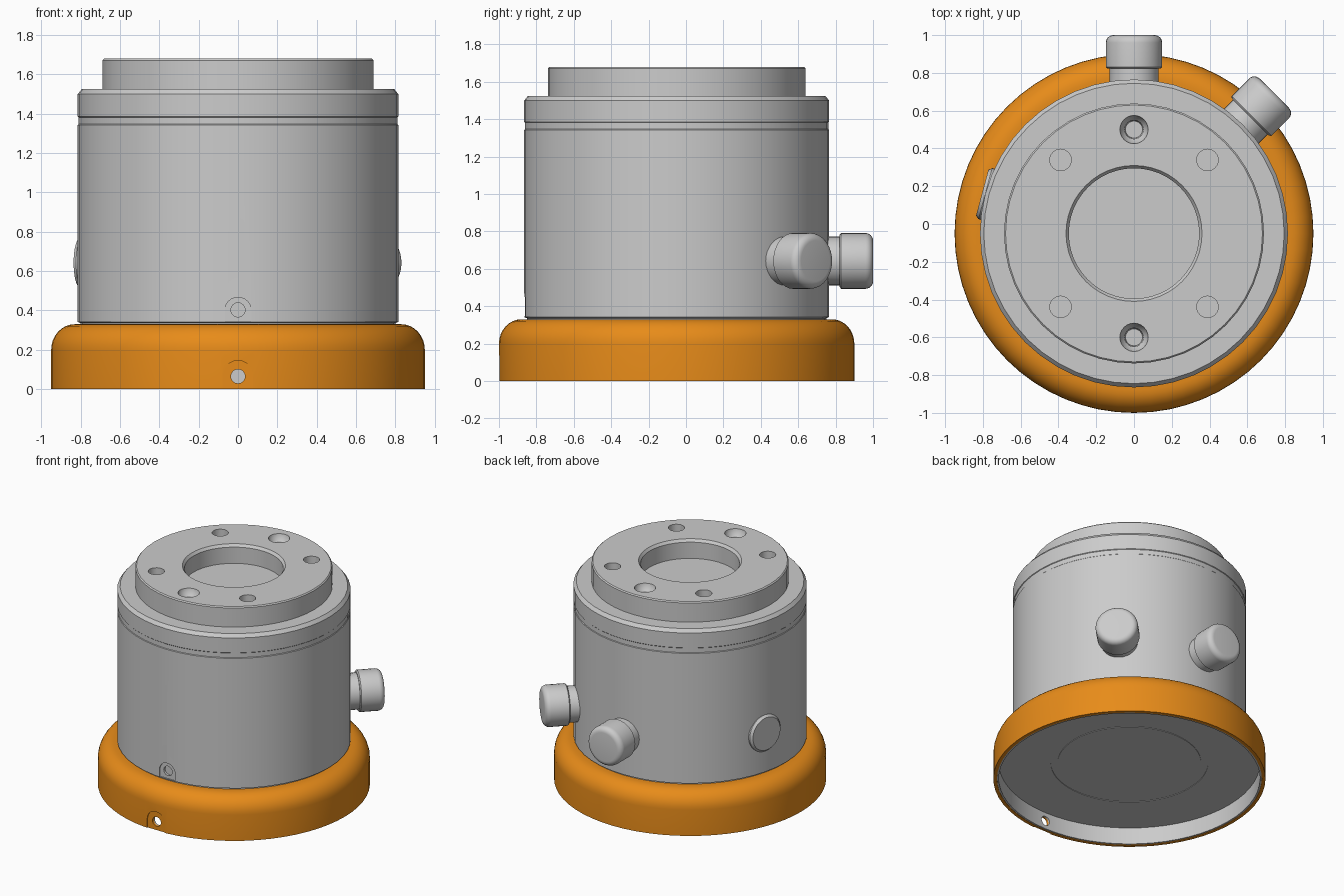
import bpy, bmesh, math
from mathutils import Matrix, Vector

if "Cube" in bpy.data.objects:
    bpy.data.objects.remove(bpy.data.objects["Cube"])

CY = -0.05                                   # y of the main axis
AXIS = Matrix.Translation((0, CY, 0))


def to_object(name, bm, matrix=Matrix()):
    bmesh.ops.recalc_face_normals(bm, faces=bm.faces)
    bm.transform(matrix)
    mesh = bpy.data.meshes.new(name)
    bm.to_mesh(mesh)
    bm.free()
    ob = bpy.data.objects.new(name, mesh)
    bpy.context.collection.objects.link(ob)
    return ob


def lathe(name, profile, matrix=AXIS, steps=48, closed=False):
    """Revolve (radius, height) points about z."""
    bm = bmesh.new()
    vs = [bm.verts.new((r, 0, z)) for r, z in profile]
    pairs = list(zip(vs, vs[1:])) + ([(vs[-1], vs[0])] if closed else [])
    es = [bm.edges.new(p) for p in pairs]
    bmesh.ops.spin(bm, geom=vs + es, axis=(0, 0, 1), cent=(0, 0, 0),
                   angle=math.tau, steps=steps, use_merge=True)
    bmesh.ops.remove_doubles(bm, verts=bm.verts, dist=1e-5)
    return to_object(name, bm, matrix)


def arch(name, w, z0, zc, y0, y1):
    """Round-topped prism running from y0 to y1."""
    pts = [(-w, z0), (w, z0)]
    pts += [(w * math.cos(i * math.pi / 12), zc + w * math.sin(i * math.pi / 12))
            for i in range(13)]
    bm = bmesh.new()
    face = bm.faces.new([bm.verts.new((x, y0, z)) for x, z in pts])
    ext = bmesh.ops.extrude_face_region(bm, geom=[face])
    bmesh.ops.translate(bm, vec=Vector((0, y1 - y0, 0)),
                        verts=[g for g in ext["geom"] if isinstance(g, bmesh.types.BMVert)])
    return to_object(name, bm)


def activate(ob):
    bpy.ops.object.select_all(action='DESELECT')
    ob.select_set(True)
    bpy.context.view_layer.objects.active = ob


def cut(ob, cutters):
    activate(ob)
    for c in cutters:
        c.hide_render = True
        mod = ob.modifiers.new("cut", 'BOOLEAN')
        mod.operation, mod.solver, mod.object = 'DIFFERENCE', 'EXACT', c
        bpy.ops.object.modifier_apply(modifier=mod.name)
        bpy.data.objects.remove(c)


def arc(cr, cz, a, b, n=6):
    """Quarter round from the side to the top."""
    return [(cr + a * math.cos(i * math.pi / 2 / n), cz + b * math.sin(i * math.pi / 2 / n))
            for i in range(n + 1)]


def bore(z, r, y0, y1):
    m = Matrix.Translation((0, y0, z)) @ Matrix.Rotation(-math.pi / 2, 4, 'X')
    return lathe("bore", [(0, 0), (r, 0), (r, y1 - y0), (0, y1 - y0)], m, 24)


# Main housing: barrel, fine groove band, top flange and central recess
housing = lathe("housing", [
    (0, 0.2), (0.80, 0.2), (0.80, 0.335), (0.815, 0.342), (0.815, 1.343), (0.811, 1.347),
    (0.811, 1.382), (0.815, 1.386), (0.815, 1.50), (0.795, 1.525), (0.688, 1.525),
    (0.688, 1.672), (0.68, 1.68), (0.36, 1.68), (0.345, 1.66), (0.345, 1.535), (0, 1.535)])

# Flange holes: four plain, two countersunk, all on one bolt circle
cutters = []
for deg in (45, 135, 225, 315, 90, 270):
    a = math.radians(deg)
    m = Matrix.Translation((0.55 * math.cos(a), CY + 0.55 * math.sin(a), 0))
    if deg % 90:
        prof = [(0, 1.58), (0.057, 1.58), (0.057, 1.75), (0, 1.75)]
    else:
        prof = [(0, 1.57), (0.045, 1.57), (0.05, 1.63), (0.07, 1.655), (0.075, 1.68),
                (0.075, 1.75), (0, 1.75)]
    cutters.append(lathe("hole", prof, m, 24))
# Front flat with small screw hole
cutters += [arch("flat", 0.067, 0.345, 0.40, -1.0, CY - 0.803), bore(0.403, 0.036, -1.0, -0.835)]
cut(housing, cutters)

# Orange skirt around the foot
skirt = lathe("base_skirt", [(0.925, 0), (0.95, 0)] + arc(0.83, 0.2, 0.12, 0.13, 8)
              + [(0.80, 0.33), (0.80, 0.29), (0.86, 0.28), (0.925, 0.2)],
              steps=64, closed=True)
cut(skirt, [arch("flat", 0.077, -0.05, 0.068, -1.1, CY - 0.94), bore(0.065, 0.036, -1.1, -0.9)])
orange = bpy.data.materials.new("orange")
orange.diffuse_color = (0.80, 0.26, 0.01, 1)
orange.use_nodes = True
orange.node_tree.nodes["Principled BSDF"].inputs["Base Color"].default_value = orange.diffuse_color
skirt.data.materials.clear()
skirt.data.materials.append(orange)

# Underside plate with lip and a shallow ring groove
plate = lathe("base_plate", [(0, 0.13), (0.50, 0.13), (0.50, 0.134), (0.55, 0.134), (0.55, 0.13),
                             (0.912, 0.13), (0.912, 0.002), (0.9245, 0.002), (0.9245, 0.19),
                             (0, 0.19)], steps=64)
cut(plate, [bore(0.065, 0.036, -1.1, -0.9)])


def radial(deg):
    return (Matrix.Translation((0, CY, 0.642)) @ Matrix.Rotation(math.radians(deg), 4, 'Z')
            @ Matrix.Rotation(math.pi / 2, 4, 'Y'))


# Two connector caps and one low plug round the barrel
cap = [(0, 0.74), (0.13, 0.74), (0.13, 0.872), (0.14, 0.872), (0.149, 0.88)]
cap += arc(0.109, 1.01, 0.04, 0.04) + [(0, 1.05)]
plug = [(0, 0.74), (0.14, 0.74), (0.14, 0.815), (0.125, 0.832), (0, 0.832)]
parts = [housing, skirt, plate,
         lathe("rear_connector", cap, radial(90), 32),
         lathe("right_connector", cap, radial(45), 32),
         lathe("left_plug", plug, radial(165), 32)]

for ob in parts:
    activate(ob)
    bpy.ops.object.shade_smooth_by_angle(angle=math.radians(30))
